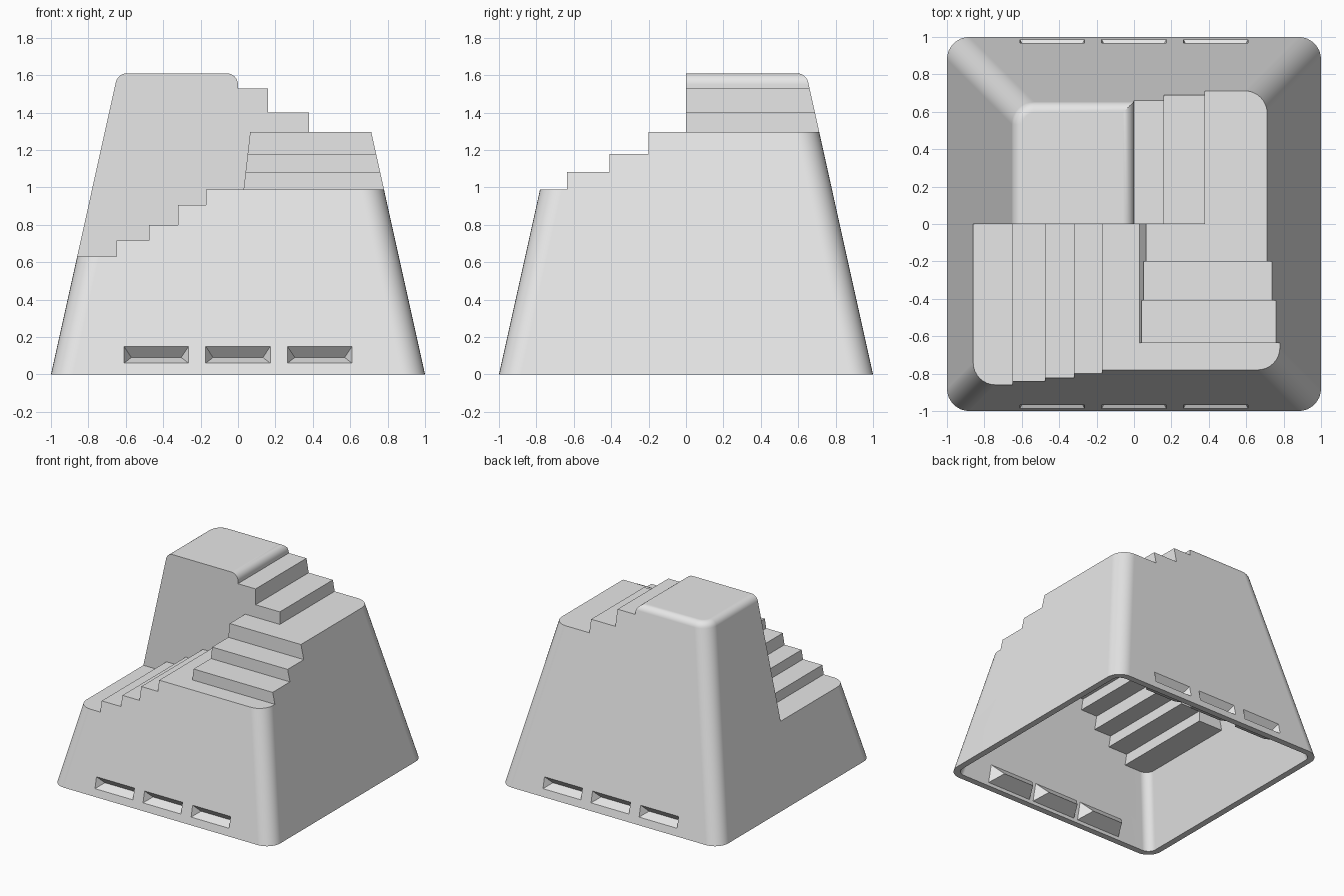
import bpy, bmesh, math
from mathutils import Vector

old = bpy.data.objects.get("Cube")
if old:
    bpy.data.objects.remove(old, do_unlink=True)

TOP, SLOPE, WALL = 1.61, 0.222, 0.05
CORNER, FILLET = 0.12, 0.06
LEAN = math.atan(SLOPE)

grey = bpy.data.materials.new("light_grey")
grey.use_nodes = True
grey.diffuse_color = (0.8, 0.8, 0.8, 1)
grey.node_tree.nodes["Principled BSDF"].inputs["Base Color"].default_value = (0.8, 0.8, 0.8, 1)


def finish(bm, name):
    bmesh.ops.recalc_face_normals(bm, faces=bm.faces)
    mesh = bpy.data.meshes.new(name)
    bm.to_mesh(mesh)
    bm.free()
    mesh.materials.append(grey)
    obj = bpy.data.objects.new(name, mesh)
    bpy.context.collection.objects.link(obj)
    return obj


def loft(name, rings):
    """Skin a list of equal closed rings and cap both ends."""
    bm = bmesh.new()
    loops = [[bm.verts.new(p) for p in ring] for ring in rings]
    n = len(loops[0])
    for low, high in zip(loops, loops[1:]):
        for i in range(n):
            j = (i + 1) % n
            bm.faces.new((low[i], low[j], high[j], high[i]))
    bm.faces.new(loops[0])
    bm.faces.new(loops[-1])
    return finish(bm, name)


def rounded_square(half, radius, z, segments=8):
    ring = []
    for quarter, (sx, sy) in enumerate([(1, 1), (-1, 1), (-1, -1), (1, -1)]):
        for k in range(segments + 1):
            a = math.pi / 2 * (quarter + k / segments)
            ring.append((sx * (half - radius) + radius * math.cos(a),
                         sy * (half - radius) + radius * math.sin(a), z))
    return ring


def cut(target, cutter):
    mod = target.modifiers.new("cut", "BOOLEAN")
    mod.operation, mod.solver, mod.object = "DIFFERENCE", "EXACT", cutter
    bpy.ops.object.select_all(action="DESELECT")
    bpy.context.view_layer.objects.active = target
    target.select_set(True)
    bpy.ops.object.modifier_apply(modifier=mod.name)
    bpy.data.objects.remove(cutter, do_unlink=True)


def frustum(name, inset):
    """Tapered block with rounded corners and a rounded top rim."""
    top = TOP - inset
    shift = inset / math.cos(LEAN)
    radius = CORNER - inset
    base = -0.1 if inset else 0
    rings = [rounded_square(1 - SLOPE * base - shift, radius, base)]
    fillet = FILLET - inset
    cz = top - fillet
    start = 1 - shift - SLOPE * (cz + fillet * math.sin(LEAN))
    for k in range(7):
        a = LEAN + (math.pi / 2 - LEAN) * k / 6
        back = fillet * (math.cos(LEAN) - math.cos(a))
        rings.append(rounded_square(start - back, radius - back, cz + fillet * math.sin(a)))
    return loft(name, rings)


def stair_cutter(head, edges, heights, direction, axis, span, inset):
    """Prism holding the space above a flight of steps."""
    pts = list(head)
    ends = edges + [direction * 2]
    for i, h in enumerate(heights):
        if i:
            pts.append((ends[i - 1], h))
        pts.append((ends[i], h))
    pts.append((direction * 2, 3))
    pts = [(u - direction * inset, z - inset) for u, z in pts]
    place = (lambda u, v, z: (u, v, z)) if axis == "x" else (lambda u, v, z: (v, u, z))
    return loft("stair_cutter", [[place(u, v, z) for u, z in pts] for v in span])


def carved_block(name, inset):
    block = frustum(name, inset)
    # front flight, falling to the -x side
    cut(block, stair_cutter([(0.26, 3), (0.03, 0.99)], [-0.17, -0.32, -0.475, -0.65],
                            [0.99, 0.905, 0.8, 0.715, 0.63], -1, "x", (-2, inset), inset))
    # side flight, falling to the front
    cut(block, stair_cutter([(0, 3)] + [(0, 1.297)], [-0.2, -0.41, -0.635],
                            [1.297, 1.18, 1.083, 0.99], -1, "y", (-2, 2), inset))
    # back flight, falling to the +x side from the rounded tower edge
    head = [(-FILLET, 3)]
    for k in range(7):
        a = math.pi / 2 * (1 - k / 6)
        head.append((FILLET * (math.cos(a) - 1), TOP - FILLET * (1 - math.sin(a))))
    head.append((0, 1.53))
    cut(block, stair_cutter(head, [0.16, 0.38], [1.53, 1.4, 1.297], 1, "x", (-2.1, 2.1), inset))
    return block


def slot_wedge(x, side, grow):
    """Hipped wedge pointing into the front or back wall."""
    depth, taper, half_height = 0.065, 0.6, 0.046
    a, b = 0.1725 + grow * 1.17, half_height + grow * 1.22
    tip = depth * b / half_height
    inward = Vector((0, math.cos(LEAN), -math.sin(LEAN)))
    up = Vector((0, math.sin(LEAN), math.cos(LEAN)))
    origin = Vector((x, -(1 - SLOPE * 0.105), 0.105))

    def point(u, v, s):
        p = origin + Vector((u, 0, 0)) + up * v + inward * s
        return (p.x, p.y * side, p.z)

    s = -0.02
    w, h, ridge = a - taper * s, b * (1 - s / tip), a - taper * tip
    bm = bmesh.new()
    for p in [(-w, -h, s), (w, -h, s), (w, h, s), (-w, h, s), (-ridge, 0, tip), (ridge, 0, tip)]:
        bm.verts.new(point(*p))
    bmesh.ops.convex_hull(bm, input=bm.verts)
    return finish(bm, "slot_wedge")


# outer block and the matching hollow inside it
body = carved_block("stepped_block", 0)
cavity = carved_block("cavity", WALL)

# three recessed slots in the front and back walls
for side in (1, -1):
    for x in (-0.437, 0, 0.437):
        cut(cavity, slot_wedge(x, side, WALL))
        cut(body, slot_wedge(x, side, 0))
cut(body, cavity)

# smooth rounded corners, crisp steps
bpy.ops.object.shade_smooth_by_angle(angle=math.radians(25))
weighted = body.modifiers.new("weighted_normals", "WEIGHTED_NORMAL")
weighted.keep_sharp = True
